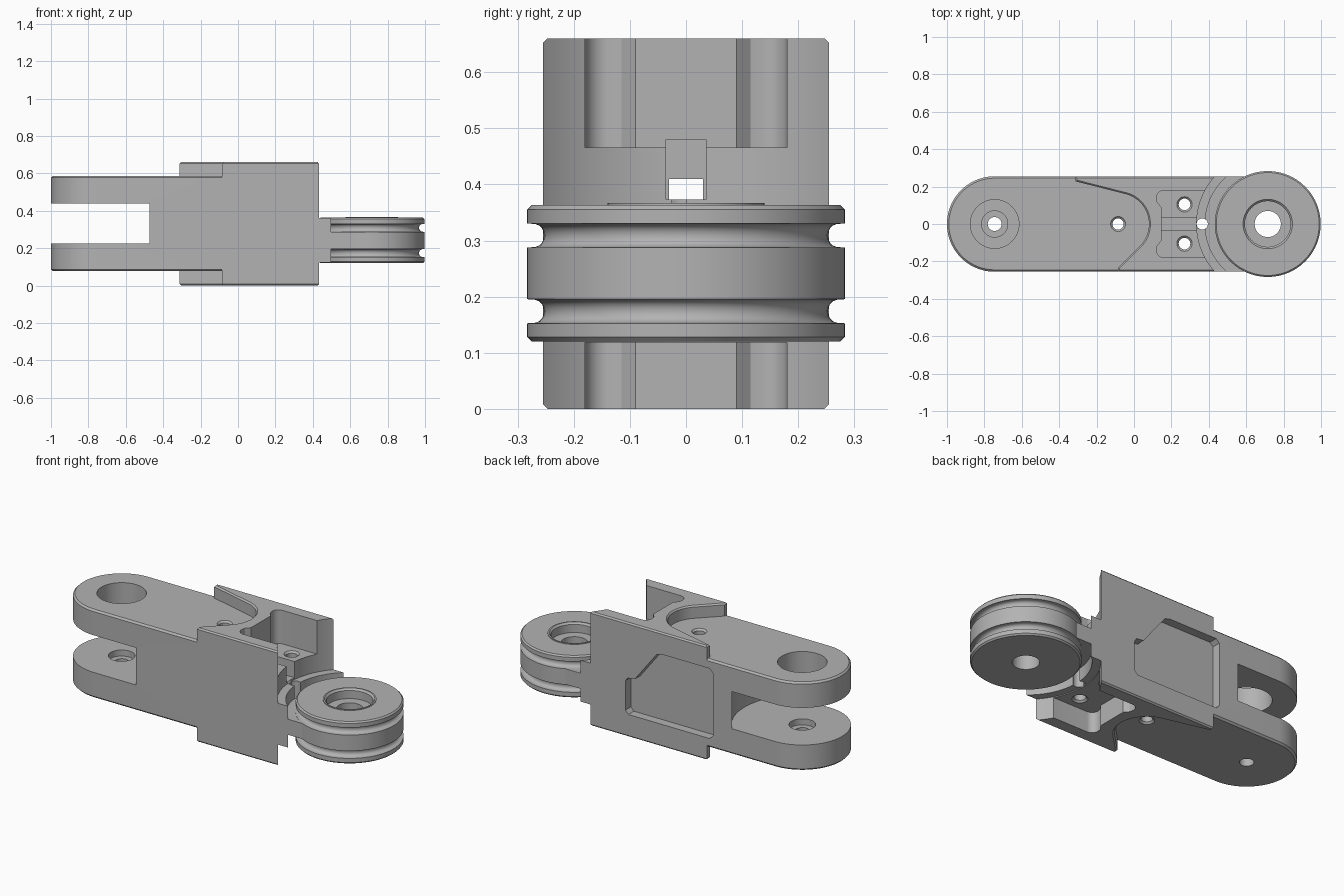
import bpy, bmesh
from math import sin, cos, pi, radians

cube = bpy.data.objects.get("Cube")
if cube:
    bpy.data.objects.remove(cube, do_unlink=True)

grey = bpy.data.materials.new("plain grey")
grey.use_nodes = True
grey.diffuse_color = (0.45, 0.45, 0.45, 1)
grey.node_tree.nodes["Principled BSDF"].inputs["Base Color"].default_value = grey.diffuse_color

WHEEL_X, FORK_X, HALF = 0.715, -0.745, 0.255


def finish(name, bm):
    bmesh.ops.recalc_face_normals(bm, faces=bm.faces[:])
    mesh = bpy.data.meshes.new(name)
    bm.to_mesh(mesh)
    bm.free()
    mesh.materials.append(grey)
    ob = bpy.data.objects.new(name, mesh)
    bpy.context.collection.objects.link(ob)
    return ob


def arc(cx, cy, r, a0, a1, n):
    """Points on an arc, angles in degrees."""
    angles = [radians(a0 + (a1 - a0) * i / n) for i in range(n + 1)]
    return [(cx + r * cos(a), cy + r * sin(a)) for a in angles]


def prism(name, pts, lo, hi, chamfer=0, axis="z"):
    """Extrude an outline along z, or an (x, z) outline along y."""
    bm = bmesh.new()
    place = (lambda p, h: (p[0], p[1], h)) if axis == "z" else (lambda p, h: (p[0], h, p[1]))
    rings = [[bm.verts.new(place(p, h)) for p in pts] for h in (lo, hi)]
    caps = [bm.faces.new(ring) for ring in rings]
    n = len(pts)
    for i in range(n):
        j = (i + 1) % n
        bm.faces.new((rings[0][i], rings[0][j], rings[1][j], rings[1][i]))
    bmesh.ops.recalc_face_normals(bm, faces=bm.faces[:])
    if chamfer:
        rim = list({e for f in caps for e in f.edges})
        bmesh.ops.bevel(bm, geom=rim, offset=chamfer, segments=1, affect="EDGES")
    return finish(name, bm)


def box(name, x0, x1, y, z0, z1):
    return prism(name, [(x0, -y), (x1, -y), (x1, y), (x0, y)], z0, z1)


def lathe(name, profile, cx, cy=0, ring=False, n=96):
    """Revolve (radius, z) points; ring closes the profile, otherwise cap the ends."""
    bm = bmesh.new()
    rows = [[bm.verts.new((cx + r * cos(2 * pi * i / n), cy + r * sin(2 * pi * i / n), z))
             for i in range(n)] for r, z in profile]
    pairs = list(zip(rows, rows[1:]))
    if ring:
        pairs.append((rows[-1], rows[0]))
    else:
        bm.faces.new(rows[0])
        bm.faces.new(rows[-1])
    for a, b in pairs:
        for i in range(n):
            j = (i + 1) % n
            bm.faces.new((a[i], a[j], b[j], b[i]))
    return finish(name, bm)


def combine(ob, other, operation="DIFFERENCE"):
    mod = ob.modifiers.new("combine", "BOOLEAN")
    mod.operation, mod.solver, mod.object = operation, "EXACT", other
    bpy.context.view_layer.objects.active = ob
    bpy.ops.object.modifier_apply(modifier=mod.name)
    bpy.data.objects.remove(other, do_unlink=True)


def hole(x, y, r, z0, z1, c=0.01):
    """Round through-hole cutter with a chamfer at both mouths."""
    return lathe("hole", [(r + c, z0 - 0.02), (r + c, z0), (r, z0 + c),
                          (r, z1 - c), (r + c, z1), (r + c, z1 + 0.02)], x, y, n=32)


# Link body: rounded fork slab plus the taller block with the scooped edge
fork_outline = arc(FORK_X, 0, HALF, 90, 270, 48) + [(0.2, -HALF), (0.2, HALF)]
body = prism("link_body", fork_outline, 0.077, 0.587, 0.01)
block_outline = ([(0.6, -HALF), (0.6, HALF), (-0.312, HALF), (-0.312, 0.228)]
                 + arc(-0.085, 0, 0.165, 75, -45, 24) + [(-0.085, -0.233), (-0.085, -HALF)])
combine(body, prism("block", block_outline, 0, 0.66, 0.008), "UNION")

# Fork slot with a concave back wall
combine(body, lathe("fork_slot", [(0.372, 0.225), (0.372, 0.44)], FORK_X))

# Stepped clearance around the wheel, above and below the web
for steps in ((0.287, 0.362, 0.75), (0.197, 0.123, -0.1)):
    low, mid, end = steps
    combine(body, lathe("clearance", [(0.335, low), (0.335, mid), (0.38, mid), (0.38, end)], WHEEL_X))

# Pockets between the side walls
half_pocket = ([(0.55, 0.30), (0.46, 0.28), (0.425, 0.222), (0.40, 0.18)]
               + arc(0.16, 0.14, 0.04, 90, 180, 6) + [(0.125, 0.115), (0.147, 0.09)])
pocket = half_pocket + [(x, -y) for x, y in reversed(half_pocket)]
combine(body, prism("upper_pocket", pocket, 0.466, 0.75))
combine(body, prism("lower_pocket", pocket, -0.1, 0.118))

# Cable groove and the tunnel behind it
combine(body, box("groove", 0.13, 0.5, 0.036, 0.373, 0.48))
combine(body, box("tunnel", -0.5, 0.2, 0.03, 0.373, 0.41))

# Recessed window in the back side wall
window = [(0.19, 0.13), (0.21, 0.15), (0.21, 0.32), (0.195, 0.34), (0.15, 0.345),
          (0.01, 0.525), (-0.02, 0.535), (-0.33, 0.535), (-0.35, 0.515), (-0.35, 0.15), (-0.33, 0.13)]
combine(body, prism("window", window, 0.205, 0.3, axis="y"))

# Screw holes and the stepped fork bore
combine(body, hole(-0.085, 0, 0.03, 0.077, 0.587))
combine(body, hole(0.365, 0, 0.03, 0.11, 0.38, 0.004))
for side in (-1, 1):
    combine(body, hole(0.27, side * 0.105, 0.031, 0.118, 0.466))
combine(body, lathe("fork_bore", [(0.037, 0), (0.037, 0.19), (0.07, 0.19), (0.07, 0.3),
                                  (0.13, 0.3), (0.13, 0.7)], FORK_X, n=64))

# Grooved wheel with a stepped bore
def groove(z):
    return [(0.283 - 0.03 * sin(pi * i / 10) ** 0.6, z - 0.0215 * cos(pi * i / 10)) for i in range(11)]

wheel_profile = ([(0.07, 0.12), (0.275, 0.12), (0.283, 0.128)] + groove(0.174) + groove(0.309)
                 + [(0.283, 0.355), (0.275, 0.363), (0.14, 0.363), (0.14, 0.367), (0.132, 0.367),
                    (0.122, 0.357), (0.122, 0.31), (0.07, 0.31)])
wheel = lathe("grooved_wheel", wheel_profile, WHEEL_X, ring=True)

# Smooth the curves, keep the edges crisp
bpy.ops.object.select_all(action="DESELECT")
for ob in (body, wheel):
    ob.select_set(True)
bpy.context.view_layer.objects.active = body
bpy.ops.object.shade_smooth_by_angle(angle=radians(30))
